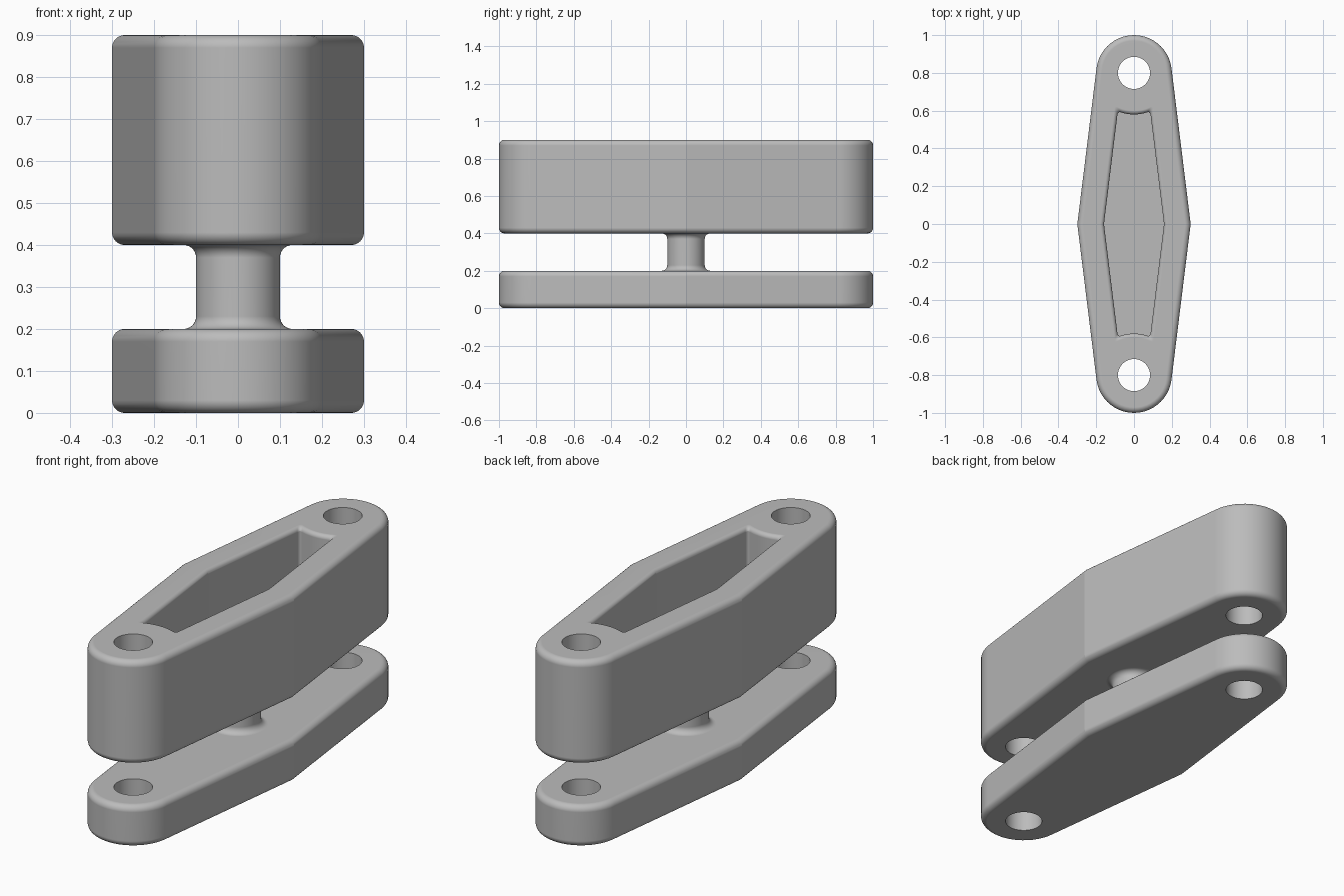
import bpy, bmesh, math
from math import sin, cos, pi

if "Cube" in bpy.data.objects:
    bpy.data.objects.remove(bpy.data.objects["Cube"])

END_Y, END_R, MID_X, HOLE_R, FILLET = 0.8, 0.2, 0.3, 0.085, 0.03
# Angle of the straight sides, tangent to the end arcs
TILT = math.asin(END_R / math.hypot(MID_X, END_Y)) - math.atan2(MID_X, END_Y)
TILT = abs(math.atan2(MID_X, END_Y) - math.asin(END_R / math.hypot(MID_X, END_Y)))

grey = bpy.data.materials.new("grey")
grey.diffuse_color = (0.5, 0.5, 0.5, 1)
grey.use_nodes = True
grey.node_tree.nodes["Principled BSDF"].inputs["Base Color"].default_value = grey.diffuse_color


def full_loop(half):
    return half + [(-x, -y) for x, y in half]


def outline(inset):
    """Bar outline, shrunk by inset."""
    r = END_R - inset
    half = [(MID_X - inset / cos(TILT), 0)]
    n = 22
    for i in range(n + 1):
        a = TILT + (pi - 2 * TILT) * i / n
        half.append((r * cos(a), END_Y + r * sin(a)))
    return full_loop(half)


def pocket_outline(grow):
    """Pocket outline: sides parallel to the bar, ends arched round the holes."""
    a = MID_X - (0.14 - grow) / cos(TILT)
    t, r, s = math.tan(TILT), 0.22 - grow, 0.02
    b, q = a * t + END_Y, 1 + t * t
    cy = (b - math.sqrt(b * b - q * (a * a + END_Y ** 2 - r * r))) / q
    cx = a - t * cy
    th = math.atan2(cy - END_Y, cx) - s / r
    p0 = (cx + s * sin(TILT), cy - s * cos(TILT))
    p2 = (r * cos(th), END_Y + r * sin(th))
    corner = []
    for i in range(11):
        u = i / 10
        corner.append(tuple((1 - u) ** 2 * p0[k] + 2 * u * (1 - u) * (cx, cy)[k] + u * u * p2[k]
                            for k in range(2)))
    arc = []
    for i in range(1, 8):
        v = th + (-pi - 2 * th) * i / 8
        arc.append((r * cos(v), END_Y + r * sin(v)))
    return full_loop([(a, 0)] + corner + arc + [(-x, y) for x, y in reversed(corner)])


def loft(name, rings):
    """Skin a stack of (points, z) rings and cap both ends."""
    bm = bmesh.new()
    loops = [[bm.verts.new((x, y, z)) for x, y in pts] for pts, z in rings]
    for lo, hi in zip(loops, loops[1:]):
        for i in range(len(lo)):
            j = (i + 1) % len(lo)
            bm.faces.new((lo[i], lo[j], hi[j], hi[i]))
    bm.faces.new(loops[0][::-1])
    bm.faces.new(loops[-1])
    bmesh.ops.recalc_face_normals(bm, faces=bm.faces)
    mesh = bpy.data.meshes.new(name)
    bm.to_mesh(mesh)
    bm.free()
    obj = bpy.data.objects.new(name, mesh)
    bpy.context.collection.objects.link(obj)
    mesh.materials.append(grey)
    return obj


def circle(r, y=0, n=56):
    return [(r * cos(2 * pi * i / n), y + r * sin(2 * pi * i / n)) for i in range(n)]


def activate(obj):
    bpy.ops.object.select_all(action='DESELECT')
    obj.select_set(True)
    bpy.context.view_layer.objects.active = obj


def cut(obj, cutter):
    activate(obj)
    mod = obj.modifiers.new("cut", 'BOOLEAN')
    mod.operation, mod.solver, mod.object = 'DIFFERENCE', 'EXACT', cutter
    bpy.ops.object.modifier_apply(modifier=mod.name)
    bpy.data.objects.remove(cutter, do_unlink=True)


def smooth(obj):
    activate(obj)
    bpy.ops.object.shade_smooth_by_angle(angle=math.radians(12))
    mod = obj.modifiers.new("weighted", 'WEIGHTED_NORMAL')
    mod.keep_sharp = True


STEPS = [pi / 2 * i / 10 for i in range(11)]


def bar(name, z0, z1):
    """Rounded-edge bar with a hole at each end."""
    f = FILLET
    rings = [(outline(f * (1 - sin(a))), z0 + f * (1 - cos(a))) for a in STEPS]
    rings += [(outline(f * (1 - cos(a))), z1 - f * (1 - sin(a))) for a in STEPS]
    obj = loft(name, rings)
    for y in (-END_Y, END_Y):
        cut(obj, loft("hole_cutter", [(circle(HOLE_R, y), z0 - 0.05), (circle(HOLE_R, y), z1 + 0.05)]))
    return obj


# Lower bar
smooth(bar("lower_bar", 0, 0.2))

# Upper bar with a soft-rimmed pocket
upper = bar("upper_bar", 0.4, 0.9)
lip = 0.02
rings = [(pocket_outline(0), 0.5)]
rings += [(pocket_outline(lip * (1 - cos(a))), 0.9 - lip * (1 - sin(a))) for a in STEPS]
rings.append((pocket_outline(lip), 0.95))
cut(upper, loft("pocket_cutter", rings))
smooth(upper)

# Neck joining the bars, flared at both ends
f = FILLET
rings = [(circle(0.1 + f * (1 - sin(a))), 0.2 + f * (1 - cos(a))) for a in STEPS]
rings += [(circle(0.1 + f * (1 - cos(a))), 0.4 - f * (1 - sin(a))) for a in STEPS]
smooth(loft("neck", rings))
